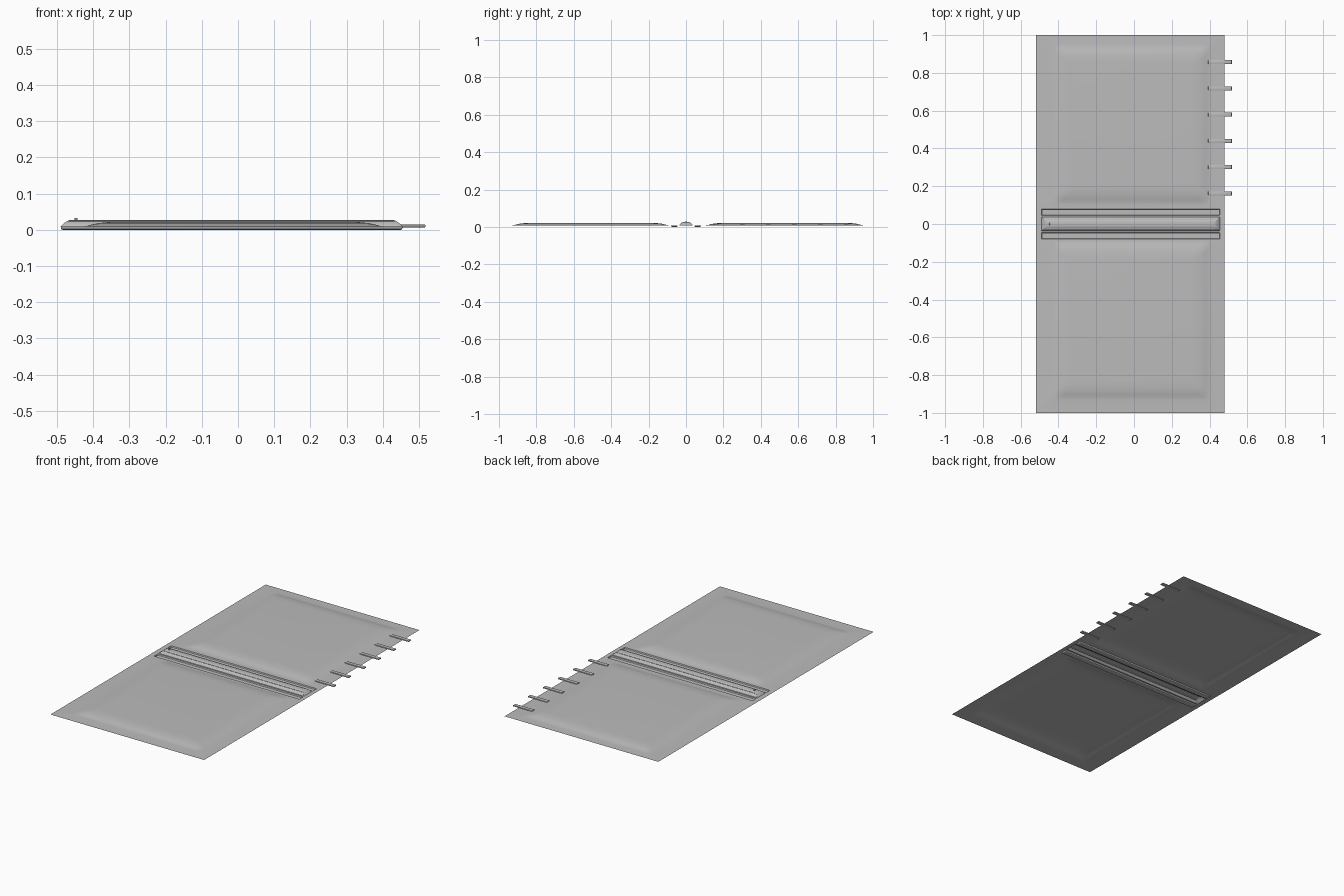
import bpy, bmesh, math

if "Cube" in bpy.data.objects:
    bpy.data.objects.remove(bpy.data.objects["Cube"])

BASE = 0.009          # level of the flat sheet
LEFT, RIGHT = -0.52, 0.48

metal = bpy.data.materials.new("plain grey")
metal.use_nodes = True
GREY = (0.5, 0.5, 0.5, 1)
metal.diffuse_color = GREY
metal.node_tree.nodes["Principled BSDF"].inputs["Base Color"].default_value = GREY


def finish(name, bm):
    mesh = bpy.data.meshes.new(name)
    bm.to_mesh(mesh)
    bm.free()
    obj = bpy.data.objects.new(name, mesh)
    bpy.context.collection.objects.link(obj)
    mesh.materials.append(metal)
    bpy.ops.object.select_all(action='DESELECT')
    obj.select_set(True)
    bpy.context.view_layer.objects.active = obj
    bpy.ops.object.shade_smooth_by_angle(angle=math.radians(25))
    return obj


def ring(bm, x0, x1, y0, y1, z, radius=0.0, steps=5):
    """Rounded rectangle of vertices, anticlockwise from above."""
    corners = [(x1, y1, -1, -1), (x0, y1, 1, -1), (x0, y0, 1, 1), (x1, y0, -1, 1)]
    verts = []
    for i, (x, y, sx, sy) in enumerate(corners):
        for k in range(steps + 1):
            a = math.pi / 2 * (i + k / steps)
            verts.append(bm.verts.new((x + radius * (sx + math.cos(a)),
                                       y + radius * (sy + math.sin(a)), z)))
    return verts


def embossed_panel(name, cell, rect, levels):
    """Flat cell whose inner rectangle is pressed up or down.
    Each level is (x inset, y inset, z, corner radius)."""
    bm = bmesh.new()
    rings = [ring(bm, *cell, BASE)]
    x0, x1, y0, y1 = rect
    for dx, dy, z, r in levels:
        rings.append(ring(bm, x0 + dx, x1 - dx, y0 + dy, y1 - dy, z, r))
    for a, b in zip(rings, rings[1:]):
        n = len(a)
        for i in range(n):
            j = (i + 1) % n
            bm.faces.new((a[i], a[j], b[j], b[i]))
    bm.faces.new(rings[-1])
    bmesh.ops.remove_doubles(bm, verts=bm.verts[:], dist=0.00005)
    return finish(name, bm)


# Two large sheets with a softly raised cushion
cushion = [(0, 0, BASE, 0.03), (0.012, 0.012, 0.0105, 0.03),
           (0.03, 0.03, 0.0155, 0.03), (0.045, 0.045, 0.0185, 0.03),
           (0.07, 0.07, 0.021, 0.025), (0.095, 0.095, 0.0222, 0.02)]
embossed_panel("back_panel", (LEFT, RIGHT, 0.085, 1),
               (-0.43, 0.405, 0.105, 0.95), cushion)
embossed_panel("front_panel", (LEFT, RIGHT, -1, -0.085),
               (-0.43, 0.405, -0.93, -0.09), cushion)

# Sunken channels on both sides of the spine
channel = [(0, 0, BASE, 0.004), (0.002, 0.002, 0.002, 0.004), (0.005, 0.005, 0, 0.003)]
embossed_panel("back_channel", (LEFT, RIGHT, 0.04, 0.085),
               (-0.49, 0.455, 0.045, 0.08), channel)
embossed_panel("front_channel", (LEFT, RIGHT, -0.085, -0.04),
               (-0.49, 0.455, -0.08, -0.045), channel)

# Raised spine with sloping ends
spine = [(0, 0, BASE, 0.002), (0.004, 0.002, 0.013, 0.002), (0.012, 0.009, 0.02, 0.002),
         (0.02, 0.017, 0.025, 0.002), (0.027, 0.025, 0.0275, 0.002)]
embossed_panel("spine", (LEFT, RIGHT, -0.04, 0.04),
               (-0.49, 0.455, -0.036, 0.036), spine)


def block(name, centre, size, bevel=0.0):
    bm = bmesh.new()
    bmesh.ops.create_cube(bm, size=1)
    for v in bm.verts:
        v.co = [c + p * s for c, p, s in zip(centre, v.co, size)]
    if bevel:
        bmesh.ops.bevel(bm, geom=bm.edges[:], offset=bevel, segments=2,
                        profile=0.5, affect='EDGES')
    return finish(name, bm)


# Thin rails along the flanks of the spine, and a small stud
for side, label in ((1, "back"), (-1, "front")):
    block(label + "_spine_rail", (-0.0175, side * 0.021, 0.0215), (0.9, 0.004, 0.005))
block("spine_stud", (-0.447, 0, 0.03), (0.008, 0.008, 0.006), 0.001)

# Row of tabs along the left edge
for i in range(6):
    block(f"edge_tab_{i + 1}", (0.4555, 0.162 + i * 0.139, 0.0105),
          (0.125, 0.022, 0.007), 0.002)
